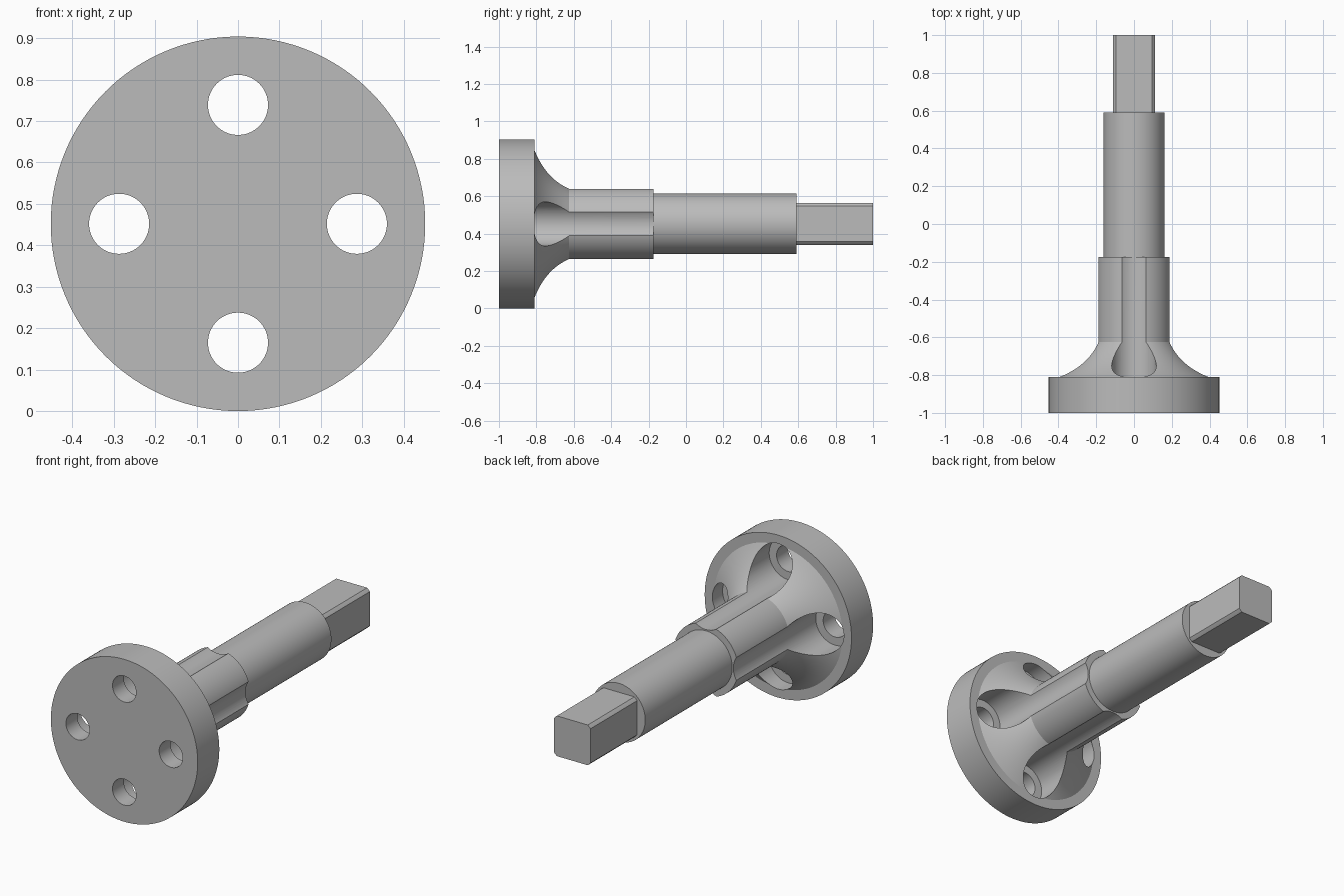
import bpy, bmesh, math
from mathutils import Matrix, Vector

if "Cube" in bpy.data.objects:
    bpy.data.objects.remove(bpy.data.objects["Cube"], do_unlink=True)

CZ = 0.452          # height of the shaft axis
BOLT_R = 0.287      # bolt circle radius

steel = bpy.data.materials.new("grey_steel")
steel.use_nodes = True
GREY = (0.5, 0.5, 0.5, 1)
steel.diffuse_color = GREY
steel.node_tree.nodes["Principled BSDF"].inputs["Base Color"].default_value = GREY


def make_object(name, bm):
    bmesh.ops.recalc_face_normals(bm, faces=bm.faces)
    mesh = bpy.data.meshes.new(name)
    bm.to_mesh(mesh)
    bm.free()
    mesh.materials.append(steel)
    obj = bpy.data.objects.new(name, mesh)
    bpy.context.collection.objects.link(obj)
    return obj


def lathe(name, profile, steps=128, centre=(0, CZ)):
    """Turn (y, radius) points around an axis along y."""
    bm = bmesh.new()
    cx, cz = centre
    rings = []
    for y, r in profile:
        ring = []
        for i in range(steps):
            a = math.tau * i / steps
            ring.append(bm.verts.new((cx + r * math.cos(a), y, cz + r * math.sin(a))))
        rings.append(ring)
    for lower, upper in zip(rings, rings[1:]):
        for i in range(steps):
            j = (i + 1) % steps
            bm.faces.new((lower[i], lower[j], upper[j], upper[i]))
    bm.faces.new(rings[0])
    bm.faces.new(rings[-1])
    return make_object(name, bm)


def smooth(obj):
    bpy.ops.object.select_all(action="DESELECT")
    obj.select_set(True)
    bpy.context.view_layer.objects.active = obj
    bpy.ops.object.shade_smooth_by_angle(angle=math.radians(30))


# Flange, concave flare, hub and shaft as one turned body
start, bend, end = Vector((-0.81, 0.397)), Vector((-0.74, 0.273)), Vector((-0.625, 0.198))
flare = []
for i in range(13):
    t = i / 12
    p = start * (1 - t) ** 2 + bend * 2 * t * (1 - t) + end * t ** 2
    flare.append((p.x, p.y))
body = lathe("flanged_shaft",
             [(-1, 0.452), (-0.81, 0.452)] + flare +
             [(-0.175, 0.198), (-0.175, 0.162), (0.59, 0.162)])

# Four stepped cutters: bolt hole, then wider pocket that also grooves the hub
cutters = []
for k in range(4):
    a = k * math.pi / 2
    centre = (BOLT_R * math.cos(a), CZ + BOLT_R * math.sin(a))
    cutters.append(lathe("bolt_cutter",
                         [(-1.1, 0.0725), (-0.9, 0.0725), (-0.9, 0.118), (-0.1, 0.118)],
                         64, centre))
bpy.context.view_layer.objects.active = body
for cutter in cutters:
    cutter.hide_render = True
    mod = body.modifiers.new("bolt_cut", "BOOLEAN")
    mod.operation = "DIFFERENCE"
    mod.solver = "EXACT"
    mod.object = cutter
    bpy.ops.object.modifier_apply(modifier=mod.name)
for cutter in cutters:
    bpy.data.objects.remove(cutter, do_unlink=True)
smooth(body)

# Square drive end with corners rounded by a turned diameter
HALF, ROUND = 0.112, 0.147
limit = math.acos(HALF / ROUND)
bm = bmesh.new()
outline = []
for k in range(4):
    for i in range(5):
        a = k * math.pi / 2 + limit + (math.pi / 2 - 2 * limit) * i / 4
        outline.append(bm.verts.new((ROUND * math.cos(a), 0.57, CZ + ROUND * math.sin(a))))
base = bm.faces.new(outline)
grown = bmesh.ops.extrude_face_region(bm, geom=[base], use_keep_orig=True)
tip = [v for v in grown["geom"] if isinstance(v, bmesh.types.BMVert)]
bmesh.ops.translate(bm, verts=tip, vec=(0, 0.43, 0))
smooth(make_object("square_drive_end", bm))
